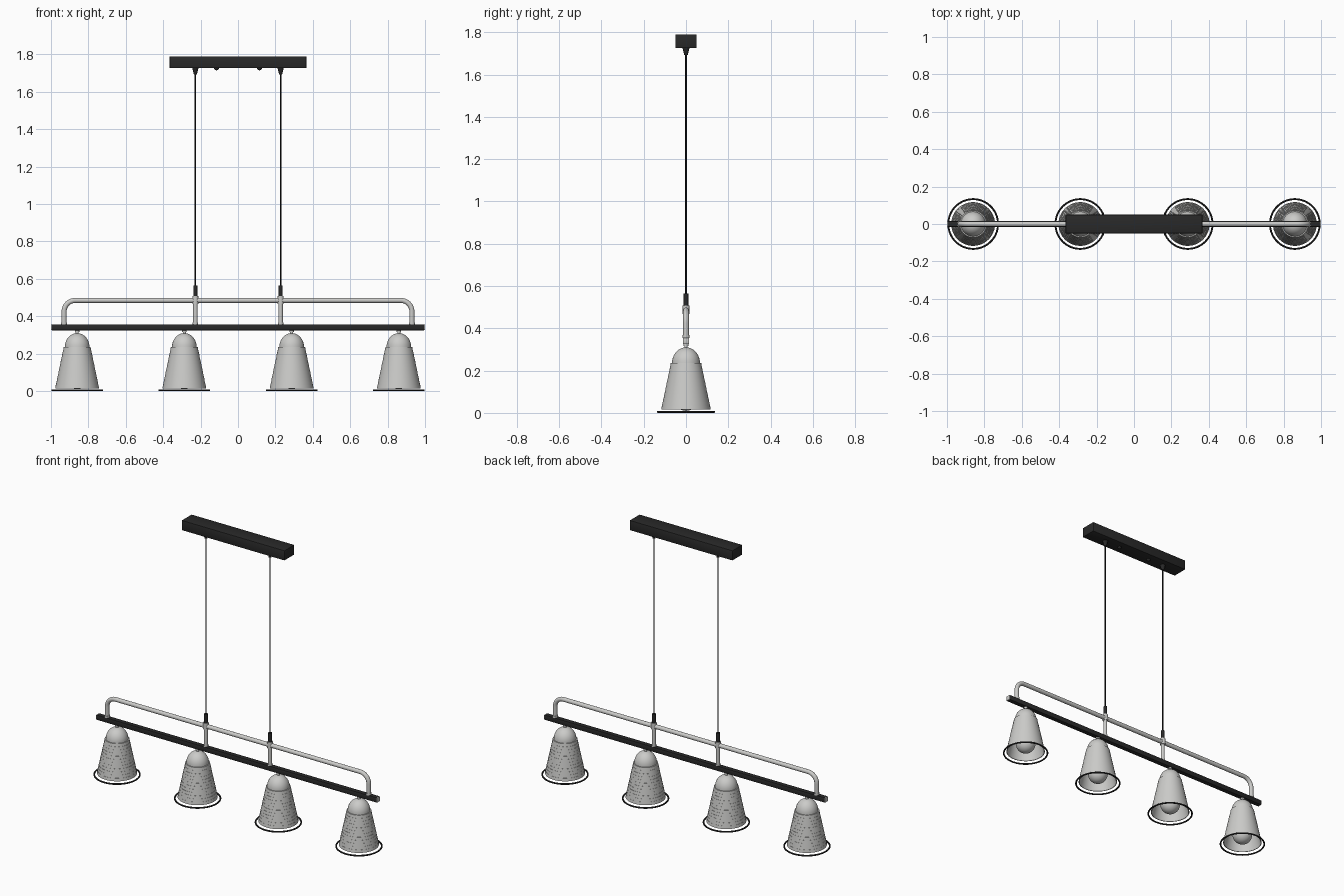
import bpy, bmesh, math
from mathutils import Vector

cube = bpy.data.objects.get("Cube")
if cube:
    bpy.data.objects.remove(cube, do_unlink=True)


def material(name, rgb, rough):
    m = bpy.data.materials.new(name)
    m.use_nodes = True
    m.diffuse_color = (*rgb, 1)
    bsdf = m.node_tree.nodes["Principled BSDF"]
    bsdf.inputs["Base Color"].default_value = (*rgb, 1)
    bsdf.inputs["Roughness"].default_value = rough
    return m


BLACK = material("matt black", (0.022, 0.022, 0.022), 0.6)
GREY = material("light grey metal", (0.6, 0.6, 0.585), 0.5)
CABLE = material("cable black", (0.008, 0.008, 0.008), 0.7)


def finish(name, bm, mat, smooth=True):
    bmesh.ops.recalc_face_normals(bm, faces=bm.faces)
    me = bpy.data.meshes.new(name)
    bm.to_mesh(me)
    bm.free()
    me.materials.append(mat)
    ob = bpy.data.objects.new(name, me)
    bpy.context.collection.objects.link(ob)
    if smooth:
        bpy.ops.object.select_all(action='DESELECT')
        ob.select_set(True)
        bpy.context.view_layer.objects.active = ob
        bpy.ops.object.shade_smooth_by_angle(angle=math.radians(35))
    return ob


def lathe(name, profile, mat, x=0, segments=48, closed=False):
    """Spin (radius, z) points about a vertical axis at x."""
    bm = bmesh.new()
    verts = [bm.verts.new((r, 0, z)) for r, z in profile]
    edges = [bm.edges.new(p) for p in zip(verts, verts[1:])]
    if closed:
        edges.append(bm.edges.new((verts[-1], verts[0])))
    bmesh.ops.spin(bm, geom=verts + edges, cent=(0, 0, 0), axis=(0, 0, 1),
                   angle=math.tau, steps=segments)
    bmesh.ops.remove_doubles(bm, verts=bm.verts, dist=0.0001)
    bmesh.ops.translate(bm, verts=bm.verts, vec=(x, 0, 0))
    return finish(name, bm, mat)


def rod(name, x, z0, z1, r, mat, top=None, segments=24):
    top = r if top is None else top
    return lathe(name, [(0, z0), (r, z0), (top, z1), (0, z1)], mat, x, segments)


def box(name, size, centre, mat, bevel):
    bm = bmesh.new()
    bmesh.ops.create_cube(bm, size=1)
    bmesh.ops.scale(bm, verts=bm.verts, vec=size)
    bmesh.ops.bevel(bm, geom=bm.edges[:], offset=bevel, segments=2,
                    affect='EDGES', profile=0.5)
    bmesh.ops.translate(bm, verts=bm.verts, vec=centre)
    return finish(name, bm, mat)


def arc(r, h, z, n=10):
    """Quarter ellipse from the rim (r, z) to the axis (0, z + h)."""
    return [(r * math.cos(a), z + h * math.sin(a))
            for a in (math.pi / 2 * i / n for i in range(n + 1))]


# Ceiling canopy with screws
box("canopy", (0.73, 0.1, 0.063), (0, 0, 1.758), BLACK, 0.002)
for x in (-0.115, 0.115):
    lathe("canopy_screw", [(r, 2 * 1.728 - z) for r, z in arc(0.013, 0.013, 1.728, 5)],
          BLACK, x, 20)

# Main bar with pale end caps
box("main_bar", (1.992, 0.03, 0.032), (0, 0, 0.341), BLACK, 0.003)
for side in (-1, 1):
    box("bar_end_cap", (0.006, 0.028, 0.03), (side * 0.997, 0, 0.341), GREY, 0.002)

# Bent handrail pipe
bend, reach, rail_z, foot_z = 0.06, 0.93, 0.485, 0.355
half = [Vector((reach, 0, foot_z))]
for i in range(11):
    a = math.pi / 2 * i / 10
    half.append(Vector((reach - bend + bend * math.cos(a), 0,
                        rail_z - bend + bend * math.sin(a))))
path = half + [Vector((-p.x, 0, p.z)) for p in reversed(half)]
bm = bmesh.new()
rings = []
for i, p in enumerate(path):
    t = (path[min(i + 1, len(path) - 1)] - path[max(i - 1, 0)]).normalized()
    n = Vector((0, 1, 0)).cross(t)
    rings.append([bm.verts.new(p + 0.0135 * (math.cos(a) * n + Vector((0, math.sin(a), 0))))
                  for a in (math.tau * k / 20 for k in range(20))])
for a, b in zip(rings, rings[1:]):
    for k in range(20):
        j = (k + 1) % 20
        bm.faces.new((a[k], a[j], b[j], b[k]))
bm.faces.new(rings[0])
bm.faces.new(rings[-1])
finish("rail_pipe", bm, GREY)
for x in (-reach, reach):
    rod("rail_foot", x, 0.355, 0.368, 0.017, GREY)

# Suspension: post, sleeve, cable grip, cable and strain relief
for x in (-0.228, 0.228):
    rod("post", x, 0.355, 0.5, 0.012, GREY)
    rod("post_foot", x, 0.355, 0.366, 0.015, GREY)
    rod("post_sleeve", x, 0.467, 0.508, 0.0165, GREY)
    rod("cable_grip", x, 0.506, 0.565, 0.011, BLACK)
    rod("cable", x, 0.56, 1.7, 0.004, CABLE, segments=12)
    rod("strain_relief", x, 1.693, 1.728, 0.008, BLACK, top=0.017)

# Shade profile: finely stepped cone, domed cap, then the inner wall
steps, low, high, r_low, r_high = 12, 0.015, 0.236, 0.117, 0.071
outer = []
for i in range(steps):
    z0 = low + (high - low) * i / steps
    z1 = low + (high - low) * (i + 1) / steps
    r0 = r_low + (r_high - r_low) * i / steps
    r1 = r_low + (r_high - r_low) * (i + 1) / steps
    outer += [(r0, z0), (r1 + 0.001, z1)]
dome = arc(0.066, 0.074, high)
inner = [(r - 0.003, z - 0.003) for r, z in dome[:-1]] + [(0, dome[-1][1] - 0.003)]
shade = outer + dome + inner[::-1] + [(r_low - 0.004, low)]

# Four lamps: swivel neck, shade, bulb and floating rim ring
for x in (-0.86, -0.287, 0.287, 0.86):
    rod("swivel_neck", x, 0.305, 0.328, 0.008, GREY)
    rod("swivel_collar", x, 0.316, 0.327, 0.012, GREY)
    lathe("shade", shade, GREY, x, closed=True)
    bulb = [(0.06 * math.sin(a), 0.07 - 0.06 * math.cos(a))
            for a in (math.pi * 0.84 * k / 16 for k in range(17))]
    bulb[0] = (0, bulb[0][1])
    lathe("bulb", bulb + [(0.025, 0.16), (0.025, 0.24), (0, 0.24)], GREY, x, 32)
    ring = [(0.133 + 0.005 * math.cos(a), 0.005 + 0.005 * math.sin(a))
            for a in (math.tau * k / 10 for k in range(10))]
    lathe("rim_ring", ring, BLACK, x, 64, closed=True)
